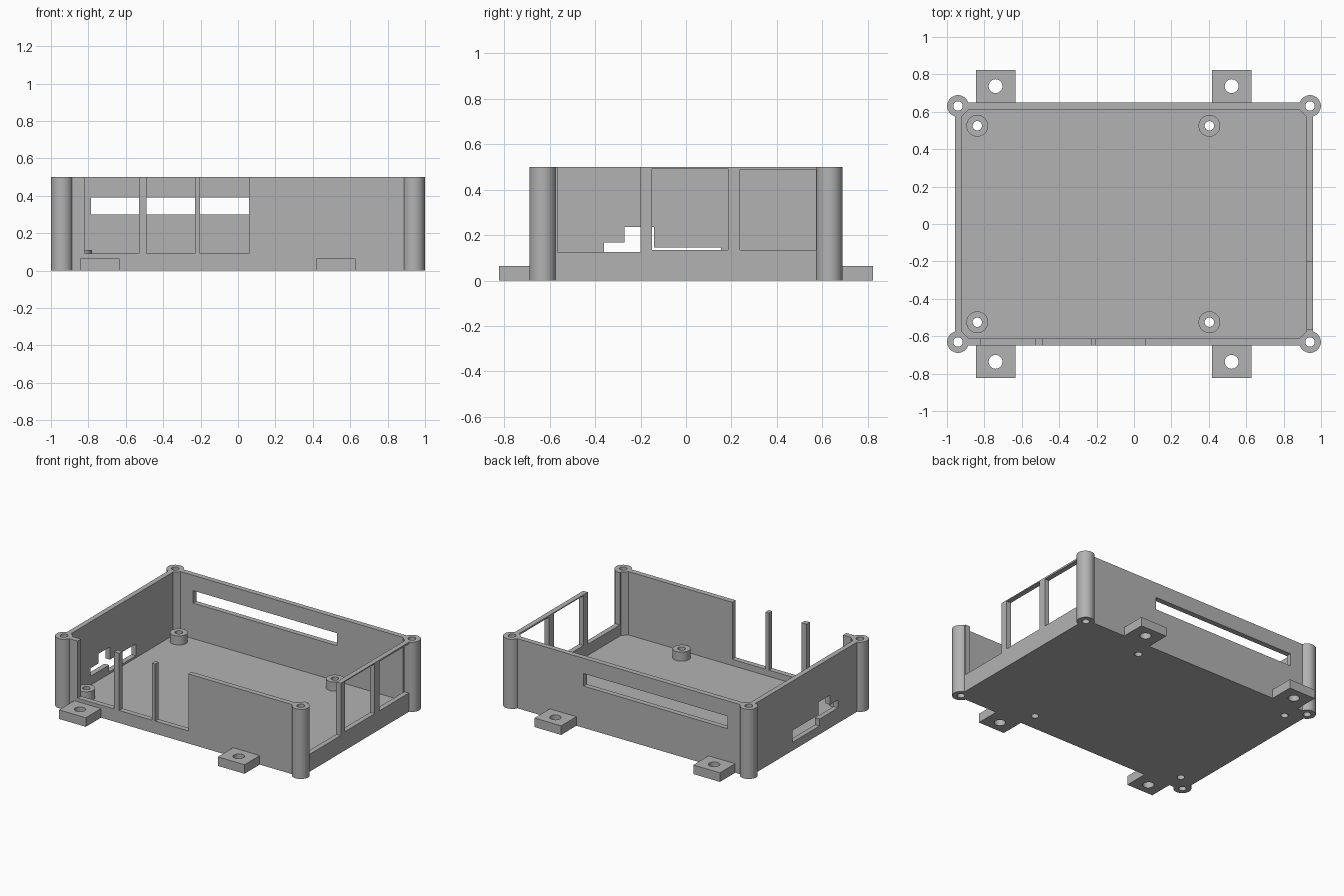
import bpy
import bmesh

default = bpy.data.objects.get("Cube")
if default:
    bpy.data.objects.remove(default, do_unlink=True)

grey = bpy.data.materials.new("plain grey")
grey.use_nodes = True
tint = (0.45, 0.45, 0.45, 1)
grey.diffuse_color = tint
grey.node_tree.nodes["Principled BSDF"].inputs["Base Color"].default_value = tint

HX, HY, HEIGHT, FLOOR = 0.957, 0.65, 0.5, 0.045
WALL = 0.036
POST_R, SCREW_R, LUG_R = 0.058, 0.025, 0.037
LUG_H, STAND_H = 0.065, 0.11


def prism(name, outline, z0, z1):
    """Extrude a flat outline upwards into a solid."""
    bm = bmesh.new()
    base = bm.faces.new([bm.verts.new((x, y, z0)) for x, y in outline])
    top = bmesh.ops.extrude_face_region(bm, geom=[base])["geom"]
    for v in top:
        if isinstance(v, bmesh.types.BMVert):
            v.co.z = z1
    bmesh.ops.recalc_face_normals(bm, faces=bm.faces)
    mesh = bpy.data.meshes.new(name)
    bm.to_mesh(mesh)
    bm.free()
    mesh.materials.append(grey)
    obj = bpy.data.objects.new(name, mesh)
    bpy.context.collection.objects.link(obj)
    return obj


def box(name, x0, x1, y0, y1, z0, z1):
    return prism(name, [(x0, y0), (x1, y0), (x1, y1), (x0, y1)], z0, z1)


def cylinder(name, x, y, r, z0, z1):
    bpy.ops.mesh.primitive_cylinder_add(vertices=48, radius=r, depth=z1 - z0,
                                        location=(x, y, (z0 + z1) / 2))
    obj = bpy.context.object
    obj.name = name
    obj.data.materials.append(grey)
    return obj


def combine(target, tool, operation="DIFFERENCE"):
    """Apply a boolean and discard the tool."""
    mod = target.modifiers.new("combine", "BOOLEAN")
    mod.operation, mod.solver, mod.object = operation, "EXACT", tool
    bpy.context.view_layer.objects.active = target
    bpy.ops.object.modifier_apply(modifier=mod.name)
    bpy.data.objects.remove(tool, do_unlink=True)


def drill(target, x, y, r):
    combine(target, cylinder("drill", x, y, r, -0.1, HEIGHT + 0.1))


# Outer block with round corner posts
body = box("case_body", -HX, HX, -HY, HY, 0, HEIGHT)
corners = [(sx * 0.941, sy * 0.631) for sx in (-1, 1) for sy in (-1, 1)]
for x, y in corners:
    combine(body, cylinder("post", x, y, POST_R, 0, HEIGHT), "UNION")

# Cavity with clipped corners
ix, iy, c = HX - WALL, HY - WALL - 0.002, 0.037
cavity = [(ix - c, -iy), (ix, c - iy), (ix, iy - c), (ix - c, iy),
          (c - ix, iy), (-ix, iy - c), (-ix, c - iy), (c - ix, -iy)]
combine(body, prism("cavity", cavity, FLOOR, HEIGHT + 0.1))
for x, y in corners:
    drill(body, x, y, SCREW_R)

# Front bays, open at the top
for x0, x1 in ((-0.82, -0.53), (-0.49, -0.23), (-0.203, 0.06)):
    combine(body, box("cut", x0, x1, -0.72, -0.6, 0.09, 0.6))

# Right side: one open bay and two framed windows
for y0, y1, z0, z1 in ((-0.565, -0.2, 0.125, 0.6),
                       (-0.15, 0.185, 0.135, 0.493),
                       (0.238, 0.572, 0.135, 0.488)):
    combine(body, box("cut", 0.9, 1.1, y0, y1, z0, z1))

# Long slot in the back wall
combine(body, box("cut", -0.785, 0.36, 0.6, 0.72, 0.3, 0.39))

# Stepped opening in the left-hand wall
for y0, y1, z0, z1 in ((-0.36, -0.14, 0.11, 0.167),
                       (-0.27, -0.14, 0.11, 0.236),
                       (-0.15, 0.155, 0.06, 0.145)):
    combine(body, box("cut", -1.1, -0.91, y0, y1, z0, z1))

# Board standoffs, drilled through the floor
parts = [body]
for x in (-0.838, 0.403):
    for y in (-0.525, 0.525):
        drill(body, x, y, SCREW_R)
        standoff = cylinder("standoff", x, y, POST_R, FLOOR, STAND_H)
        drill(standoff, x, y, SCREW_R)
        parts.append(standoff)

# Screw-down lugs along the front and back
for x in (-0.74, 0.522):
    for s in (-1, 1):
        y0, y1 = sorted((s * 0.645, s * 0.823))
        lug = box("mounting_lug", x - 0.106, x + 0.106, y0, y1, 0, LUG_H)
        drill(lug, x, s * 0.737, LUG_R)
        parts.append(lug)

# Smooth round walls, crisp edges
bpy.ops.object.select_all(action="DESELECT")
for obj in parts:
    obj.select_set(True)
bpy.context.view_layer.objects.active = body
bpy.ops.object.shade_smooth_by_angle()
